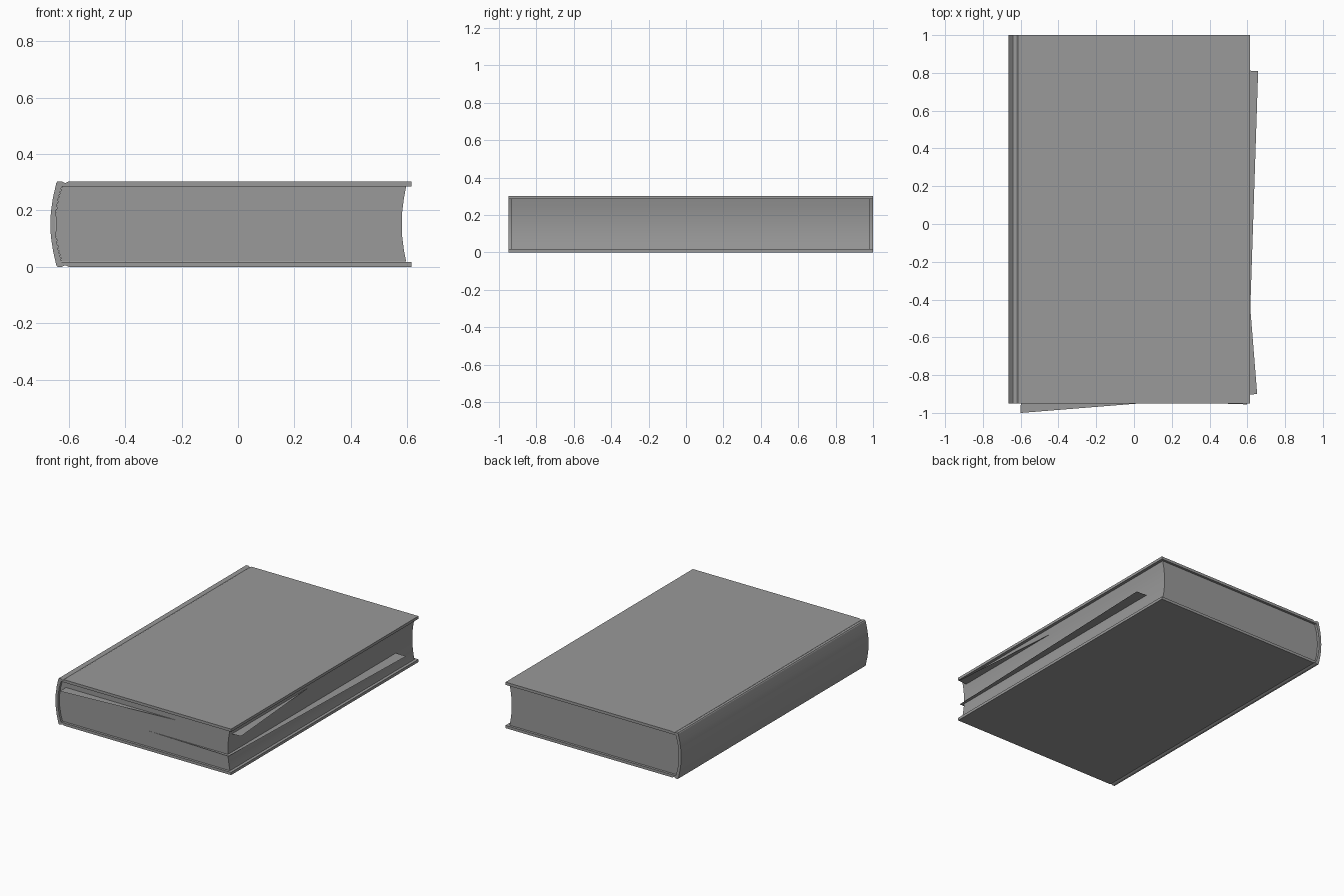
import bpy, bmesh, math

if "Cube" in bpy.data.objects:
    bpy.data.objects.remove(bpy.data.objects["Cube"])

# Dark grey used for the whole book
grey = bpy.data.materials.new("dark_grey")
grey.diffuse_color = (0.32, 0.32, 0.32, 1)
grey.use_nodes = True
grey.node_tree.nodes["Principled BSDF"].inputs["Base Color"].default_value = grey.diffuse_color

def add_object(name, bm):
    mesh = bpy.data.meshes.new(name)
    bm.to_mesh(mesh)
    bm.free()
    mesh.materials.append(grey)
    ob = bpy.data.objects.new(name, mesh)
    bpy.context.collection.objects.link(ob)
    return ob

def extrude_profile(name, pts, y0, y1):
    """Closed x-z outline swept along y."""
    bm = bmesh.new()
    face = bm.faces.new([bm.verts.new((x, y0, z)) for x, z in pts])
    ext = bmesh.ops.extrude_face_region(bm, geom=[face])
    for v in ext["geom"]:
        if isinstance(v, bmesh.types.BMVert):
            v.co.y = y1
    bmesh.ops.recalc_face_normals(bm, faces=bm.faces)
    ob = add_object(name, bm)
    bpy.ops.object.select_all(action='DESELECT')
    ob.select_set(True)
    bpy.context.view_layer.objects.active = ob
    bpy.ops.object.shade_smooth_by_angle(angle=math.radians(18))

H = 0.303           # book thickness
MID = H / 2

def mirror_z(half):
    """Upper half outline (middle point first) to full top-to-bottom list."""
    return half[::-1] + [(x, H - z) for x, z in half[1:]]

# Hard cover: boards, hinge grooves and rounded spine in one wrap
outer = mirror_z([(-0.665, MID), (-0.6635, 0.193), (-0.656, 0.245), (-0.644, 0.298),
                  (-0.640, H), (-0.625, H), (-0.613, 0.297), (-0.600, H), (0.615, H)])
inner = mirror_z([(-0.647, MID), (-0.6455, 0.193), (-0.638, 0.240), (-0.625, 0.285),
                  (0.615, 0.285)])
extrude_profile("hard_cover", outer + inner[::-1], -0.95, 1.0)

# Page block: convex at the spine, hollow at the fore edge
back = mirror_z([(-0.646, MID), (-0.6445, 0.193), (-0.637, 0.240), (-0.624, 0.2845)])
fore = mirror_z([(0.581, MID), (0.582, 0.195), (0.588, 0.243), (0.596, 0.2845)])
extrude_profile("page_block", back + fore[::-1], -0.935, 0.985)

def loose_page(name, corner, angle, width, length, taper, z):
    """Flat sheet placed by its front right corner and turned about z;
    taper pulls the hidden rear left corner inside the block."""
    bm = bmesh.new()
    bm.faces.new([bm.verts.new((x, y, 0)) for x, y in
                  ((-width, 0), (0, 0), (0, length), (taper - width, length))])
    ob = add_object(name, bm)
    ob.location = (*corner, z)
    ob.rotation_euler.z = angle

# Slipped pages sticking out of the block
loose_page("upper_loose_page", (0.652, -0.90), math.atan(0.08), 1.256, 1.77, 0.16, 0.247)
loose_page("lower_loose_page", (0.599, -0.955), -math.atan(0.033), 1.20, 1.766, 0, 0.122)
